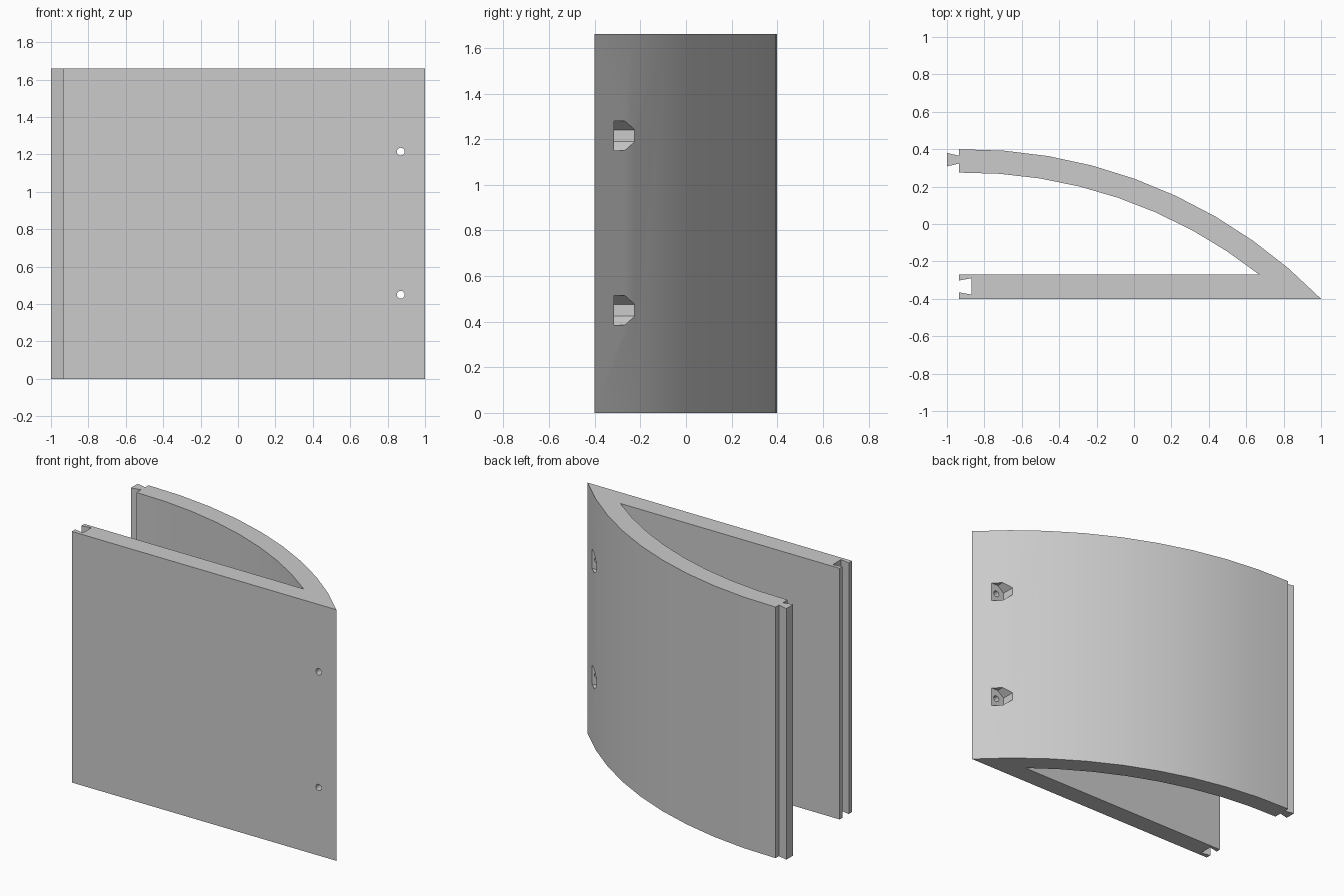
import bpy, bmesh
from math import sin, cos, asin, pi, radians
from mathutils import Vector

if "Cube" in bpy.data.objects:
    bpy.data.objects.remove(bpy.data.objects["Cube"])

HEIGHT = 1.66
CX, CY = -0.9, -2.256          # centre of the curved wall
R_OUT, R_IN = 2.656, 2.531


def prism(name, points, direction):
    """Closed outline of 3D points extruded along a direction."""
    bm = bmesh.new()
    face = bm.faces.new([bm.verts.new(p) for p in points])
    new = bmesh.ops.extrude_face_region(bm, geom=[face])["geom"]
    verts = [v for v in new if isinstance(v, bmesh.types.BMVert)]
    bmesh.ops.translate(bm, verts=verts, vec=Vector(direction))
    bmesh.ops.recalc_face_normals(bm, faces=bm.faces)
    mesh = bpy.data.meshes.new(name)
    bm.to_mesh(mesh)
    bm.free()
    obj = bpy.data.objects.new(name, mesh)
    bpy.context.collection.objects.link(obj)
    return obj


def arc(radius, x0, x1, segments):
    a0, a1 = asin((x0 - CX) / radius), asin((x1 - CX) / radius)
    angles = [a0 + (a1 - a0) * i / segments for i in range(segments + 1)]
    return [(CX + radius * sin(a), CY + radius * cos(a)) for a in angles]


def cut(target, cutter):
    mod = target.modifiers.new("cut", "BOOLEAN")
    mod.operation, mod.solver, mod.object = "DIFFERENCE", "EXACT", cutter
    bpy.context.view_layer.objects.active = target
    bpy.ops.object.modifier_apply(modifier=mod.name)
    bpy.data.objects.remove(cutter, do_unlink=True)


# Wedge profile: outer curve, flat front with dovetail slot, inner curve, tongue
profile = arc(R_OUT, -0.935, 1.0, 9)
profile += [(-0.935, -0.40), (-0.935, -0.365), (-0.87, -0.377),
            (-0.87, -0.29), (-0.935, -0.302), (-0.935, -0.27)]
profile += arc(R_IN, -0.935, 0.67, 8)[::-1]
profile += [(-0.935, 0.323), (-1.0, 0.308), (-1.0, 0.38), (-0.935, 0.365)]
body = prism("curved_wedge_bracket", [(x, y, 0) for x, y in profile], (0, 0, HEIGHT))

# Screw holes through the front and chamfered head pockets in the curved side
for z in (0.45, 1.215):
    pocket = [(1.1, -0.064), (0.858, -0.064), (0.811, -0.025),
              (0.811, 0.025), (0.858, 0.064), (1.1, 0.064)]
    cut(body, prism("pocket", [(x, -0.315, z + dz) for x, dz in pocket], (0, 0.3, 0)))
    circle = [(0.87 + 0.021 * cos(i * pi / 8), -0.5, z + 0.021 * sin(i * pi / 8))
              for i in range(16)]
    cut(body, prism("hole", circle, (0, 0.25, 0)))

# Smooth the curve, keep edges sharp
body.select_set(True)
bpy.context.view_layer.objects.active = body
bpy.ops.object.shade_smooth_by_angle(angle=radians(20))
